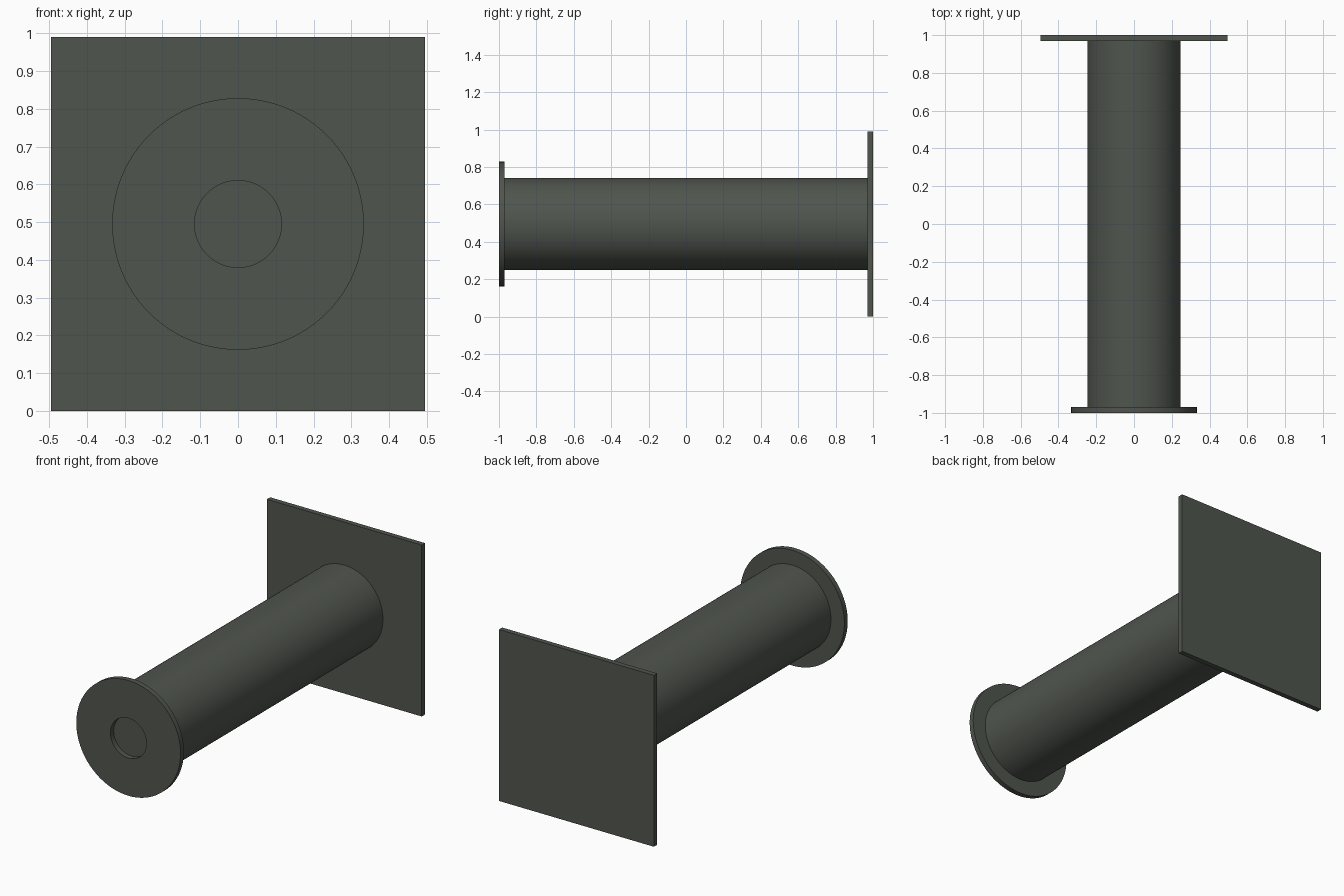
import bpy, bmesh, math

if "Cube" in bpy.data.objects:
    bpy.data.objects.remove(bpy.data.objects["Cube"])

CZ = 0.495      # height of the tube axis
SIDES = 96

mat = bpy.data.materials.new("dark_grey_green")
mat.diffuse_color = (0.08, 0.09, 0.075, 1)
mat.use_nodes = True
mat.node_tree.nodes["Principled BSDF"].inputs["Base Color"].default_value = mat.diffuse_color


def finish(name, bm):
    bmesh.ops.recalc_face_normals(bm, faces=bm.faces)
    me = bpy.data.meshes.new(name)
    bm.to_mesh(me)
    bm.free()
    me.materials.append(mat)
    ob = bpy.data.objects.new(name, me)
    bpy.context.collection.objects.link(ob)
    return ob


def lathe(name, profile, closed=False, caps=False):
    """Revolve (radius, y) points around the tube axis."""
    bm = bmesh.new()
    rings = []
    for r, y in profile:
        rings.append([bm.verts.new((r * math.cos(a), y, CZ + r * math.sin(a)))
                      for a in (2 * math.pi * i / SIDES for i in range(SIDES))])
    pairs = list(zip(rings, rings[1:]))
    if closed:
        pairs.append((rings[-1], rings[0]))
    for p, q in pairs:
        for i in range(SIDES):
            j = (i + 1) % SIDES
            bm.faces.new((p[i], p[j], q[j], q[i]))
    if caps:
        bm.faces.new(rings[0])
        bm.faces.new(rings[-1])
    ob = finish(name, bm)
    bpy.ops.object.select_all(action='DESELECT')
    ob.select_set(True)
    bpy.context.view_layer.objects.active = ob
    bpy.ops.object.shade_smooth_by_angle(angle=math.radians(30))
    return ob


# Main tube, closed at both ends
lathe("tube", [(0.247, -0.97), (0.247, 0.97)], caps=True)

# Front flange: flat ring whose hole shows the tube end as a shallow recess
lathe("front_flange", [(0.115, -1.0), (0.333, -1.0), (0.333, -0.97), (0.115, -0.97)],
      closed=True)

# Square back plate
bm = bmesh.new()
bmesh.ops.create_cube(bm, size=1)
bmesh.ops.scale(bm, vec=(0.99, 0.03, 0.99), verts=bm.verts)
bmesh.ops.translate(bm, vec=(0, 0.985, CZ), verts=bm.verts)
finish("back_plate", bm)
